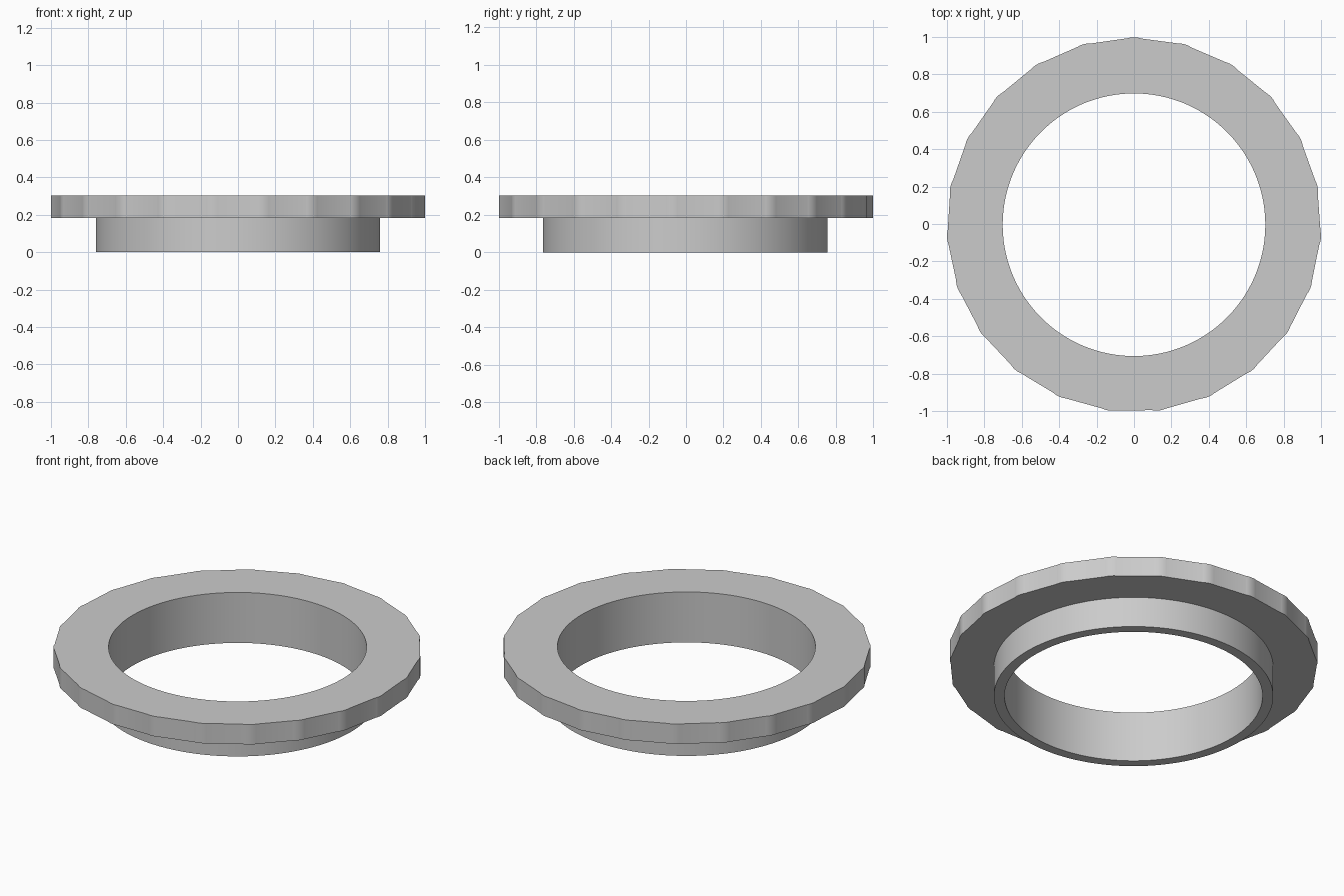
import bpy, bmesh
from math import pi, sin, cos, acos, radians

cube = bpy.data.objects.get("Cube")
if cube:
    bpy.data.objects.remove(cube)

LOBES, STEPS = 23, 16             # scallops, segments per scallop
LOBE_DIST, LOBE_R = 0.88, 0.122   # scallop centre distance and radius
HOLE_R, COLLAR_R = 0.702, 0.76
FLANGE_Z, TOP_Z = 0.183, 0.303
Y_SHIFT = -0.004                  # odd scallop count: centre the bounds

grey = bpy.data.materials.new("light grey")
grey.use_nodes = True
color = (0.6, 0.6, 0.6, 1)
grey.diffuse_color = color
grey.node_tree.nodes["Principled BSDF"].inputs["Base Color"].default_value = color


def circle(radius):
    """Outline of a circle, starting at the notch beside the back scallop."""
    n = LOBES * STEPS
    start = pi / 2 - pi / LOBES
    return [(radius * cos(start + 2 * pi * i / n),
             radius * sin(start + 2 * pi * i / n)) for i in range(n)]


def scallops():
    """Outline of overlapping round lobes, cut where neighbours meet."""
    half = pi / LOBES
    sweep = pi / 2 + half - (pi / 2 - acos(LOBE_DIST * sin(half) / LOBE_R))
    points = []
    for k in range(LOBES):
        middle = pi / 2 + 2 * half * k
        for j in range(STEPS):
            a = middle + sweep * (2 * j / STEPS - 1)
            points.append((LOBE_DIST * cos(middle) + LOBE_R * cos(a),
                           LOBE_DIST * sin(middle) + LOBE_R * sin(a)))
    return points


# Closed loop of outlines: hole, collar, scalloped flange, back to hole
bm = bmesh.new()
sections = [(circle(HOLE_R), 0), (circle(COLLAR_R), 0),
            (circle(COLLAR_R), FLANGE_Z), (scallops(), FLANGE_Z),
            (scallops(), TOP_Z), (circle(HOLE_R), TOP_Z)]
rings = [[bm.verts.new((x, y + Y_SHIFT, z)) for x, y in outline]
         for outline, z in sections]
for r, ring in enumerate(rings):
    following = rings[(r + 1) % len(rings)]
    for i in range(len(ring)):
        j = (i + 1) % len(ring)
        bm.faces.new((ring[i], ring[j], following[j], following[i]))
bmesh.ops.recalc_face_normals(bm, faces=bm.faces)

mesh = bpy.data.meshes.new("scalloped_ring")
bm.to_mesh(mesh)
bm.free()
mesh.materials.append(grey)
ring_object = bpy.data.objects.new("scalloped_ring", mesh)
bpy.context.collection.objects.link(ring_object)

# Smooth round walls, sharp rims and notches
bpy.ops.object.select_all(action='DESELECT')
ring_object.select_set(True)
bpy.context.view_layer.objects.active = ring_object
bpy.ops.object.shade_smooth_by_angle(angle=radians(30))
